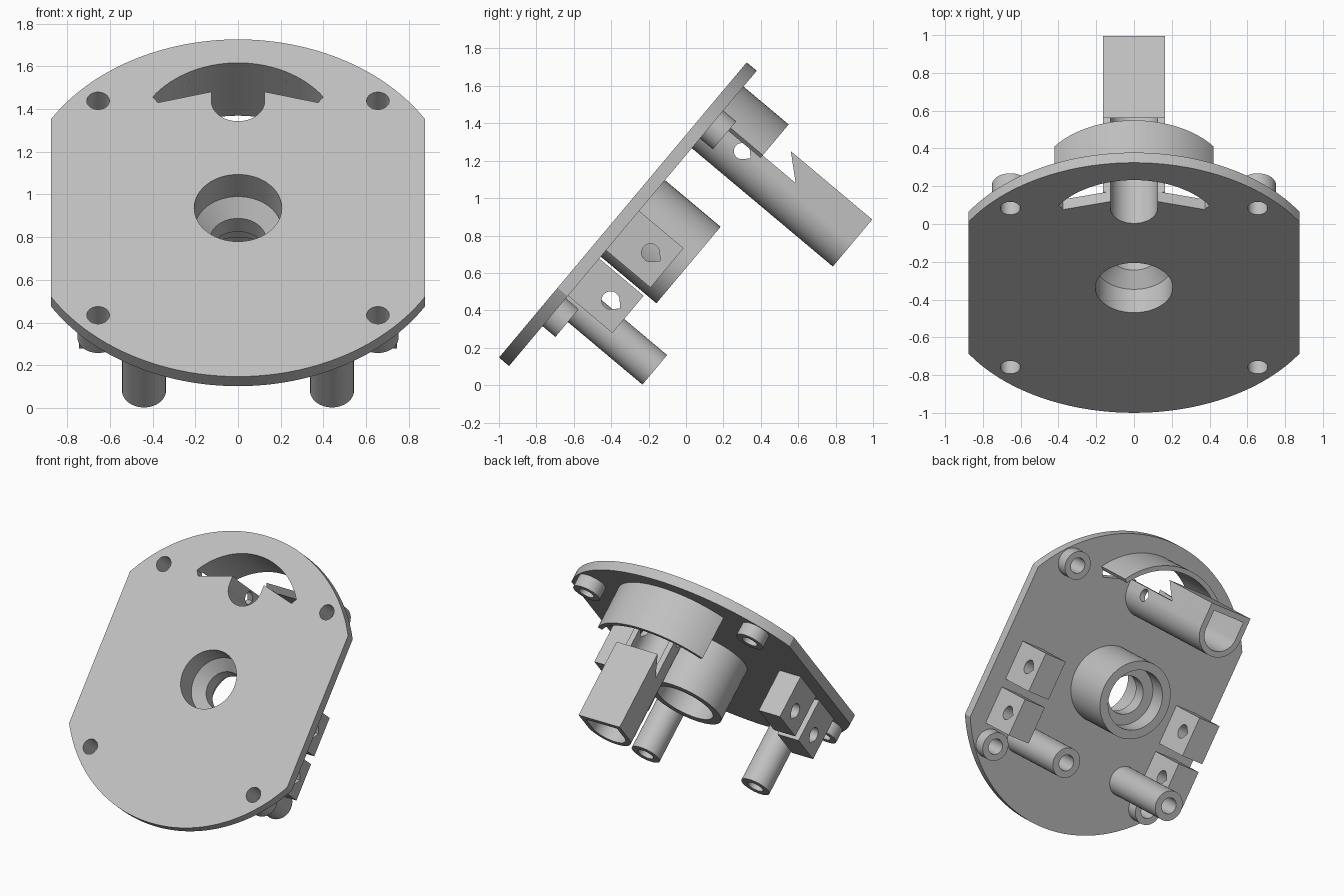
import bpy, bmesh
from math import sin, cos, radians, degrees, acos
from mathutils import Matrix, Vector

cube = bpy.data.objects.get("Cube")
if cube:
    bpy.data.objects.remove(cube, do_unlink=True)

grey = bpy.data.materials.new("light grey")
grey.use_nodes = True
COLOUR = (0.53, 0.53, 0.53, 1)
grey.diffuse_color = COLOUR
grey.node_tree.nodes["Principled BSDF"].inputs["Base Color"].default_value = COLOUR

# The plate is modelled flat (x, v, depth behind the front face), then tilted.
TILT = Matrix.Translation((0, -0.3375, 0.9365)) @ Matrix.Rotation(radians(50), 4, "X")
THICK = 0.07
parts = []


def arc(cx, cy, r, a0, a1, n=32):
    angles = [radians(a0 + (a1 - a0) * i / n) for i in range(n + 1)]
    return [(cx + r * cos(a), cy + r * sin(a)) for a in angles]


def extrude(name, profile, start, end, sideways=False):
    """Extrude (x, v) through depth, or a (depth, v) profile through x."""
    bm = bmesh.new()
    if sideways:
        loops = [[bm.verts.new((x, v, -w)) for w, v in profile] for x in (start, end)]
    else:
        loops = [[bm.verts.new((x, v, -w)) for x, v in profile] for w in (start, end)]
    n = len(profile)
    for i in range(n):
        j = (i + 1) % n
        bm.faces.new((loops[0][i], loops[0][j], loops[1][j], loops[1][i]))
    for loop in loops:
        bm.faces.new(loop)
    return finish(name, bm)


def finish(name, bm):
    bmesh.ops.recalc_face_normals(bm, faces=bm.faces)
    mesh = bpy.data.meshes.new(name)
    bm.to_mesh(mesh)
    bm.free()
    obj = bpy.data.objects.new(name, mesh)
    bpy.context.collection.objects.link(obj)
    return obj


def cylinder(name, x, v, r, start, end):
    return extrude(name, arc(x, v, r, 0, 352.5, 47), start, end)


def lathe(name, profile, n=64):
    """Solid of revolution about the plate axis from (radius, depth) pairs."""
    bm = bmesh.new()
    rings = [[bm.verts.new((r * cos(radians(a * 360 / n)), r * sin(radians(a * 360 / n)), -w))
              for a in range(n)] for r, w in profile]
    for low, high in zip(rings, rings[1:]):
        for i in range(n):
            j = (i + 1) % n
            bm.faces.new((low[i], low[j], high[j], high[i]))
    bm.faces.new(rings[0])
    bm.faces.new(rings[-1])
    return finish(name, bm)


def cut(obj, *cutters):
    for cutter in cutters:
        mod = obj.modifiers.new("cut", "BOOLEAN")
        mod.operation, mod.solver, mod.object = "DIFFERENCE", "EXACT", cutter
        bpy.context.view_layer.update()
        mesh = bpy.data.meshes.new_from_object(
            obj.evaluated_get(bpy.context.evaluated_depsgraph_get()))
        obj.modifiers.clear()
        obj.data = mesh
        bpy.data.objects.remove(cutter, do_unlink=True)
    return obj


def teardrop(w, v, r, start, end):
    """Sideways hole with its point away from the plate."""
    return extrude("hole_cutter", arc(w, v, r, 45, 315, 24) + [(w + r * 1.41, v)],
                   start, end, sideways=True)


def bore():
    return lathe("bore_cutter", [(0.205, -0.1), (0.205, 0.161), (0.132, 0.233),
                                 (0.132, 0.33), (0.205, 0.33), (0.205, 0.6)])


# Base plate: disc with two straight sides
side = degrees(acos(0.875 / 1.03))
plate = extrude("base_plate", arc(0, 0, 1.03, side, 180 - side, 64)
                + arc(0, 0, 1.03, 180 + side, 360 - side, 64), 0, THICK)
parts.append(plate)

# Crescent window joined to the round-bottomed guide slot
window = (arc(0, 0.4, 0.487, 35, 145) + [(-0.375, 0.644), (-0.125, 0.71)]
          + arc(0, 0.655, 0.125, 180, 360) + [(0.125, 0.71), (0.375, 0.644)])
cut(plate, bore(), extrude("window_cutter", window, -0.1, 0.2))

# Centre bearing tube
parts.append(cut(cylinder("centre_tube", 0, 0, 0.267, THICK, 0.458), bore()))

# Curved hood behind the window
hood = arc(0, 0.4, 0.487, 36, 144) + arc(0, 0.4, 0.52, 144, 36)
parts.append(extrude("window_hood", hood, THICK, 0.385))

# Long guide channel with a hooked notch on its upper side
TOP = 0.818
outer = arc(0, 0.655, 0.165, 180, 360) + [(0.165, TOP), (-0.165, TOP)]
inner = arc(0, 0.655, 0.125, 180, 360) + [(0.125, 0.777), (-0.125, 0.777)]
notch = [(0, 0.704), (0.615, 0.704), (0.486, TOP), (0.463, 0.84), (0, 0.84)]
guide = extrude("guide_channel", outer, THICK, 1.054)
parts.append(cut(guide, extrude("inner_cutter", inner, 0, 1.2),
                 extrude("notch_cutter", notch, -0.3, 0.3, sideways=True),
                 teardrop(0.285, 0.65, 0.043, -0.3, 0.3)))

for sign, label in ((1, "left"), (-1, "right")):
    # Corner screw bosses, drilled through the plate
    for v, level in ((0.655, "upper"), (-0.655, "lower")):
        x = sign * 0.655
        cut(plate, cylinder("drill", x, v, 0.053, -0.1, 0.2))
        boss = cylinder(f"{level}_{label}_boss", x, v, 0.097, THICK, 0.16)
        parts.append(cut(boss, cylinder("drill", x, v, 0.053, 0, 0.3)))

    # Tall standoff
    post = cylinder(f"{label}_standoff", sign * 0.44, -0.545, 0.103, THICK, 0.68)
    parts.append(cut(post, cylinder("drill", sign * 0.44, -0.545, 0.055, 0.1, 0.8)))

    # Pair of cross-drilled clamp blocks
    for level, low, high, hole in (("upper", -0.223, 0.052, -0.08),
                                   ("lower", -0.54, -0.28, -0.412)):
        square = [(THICK, low), (0.38, low), (0.38, high), (THICK, high)]
        block = extrude(f"{level}_{label}_block", square, sign * 0.575, sign * 0.745, True)
        parts.append(cut(block, teardrop(0.26, hole, 0.048, sign * 0.5, sign * 0.85)))

# Tilt everything into place, colour it and keep the machined edges crisp
for obj in parts:
    obj.data.transform(TILT)
    obj.data.materials.clear()
    obj.data.materials.append(grey)
    obj.data.shade_smooth()
    obj.data.set_sharp_from_angle(angle=radians(30))
